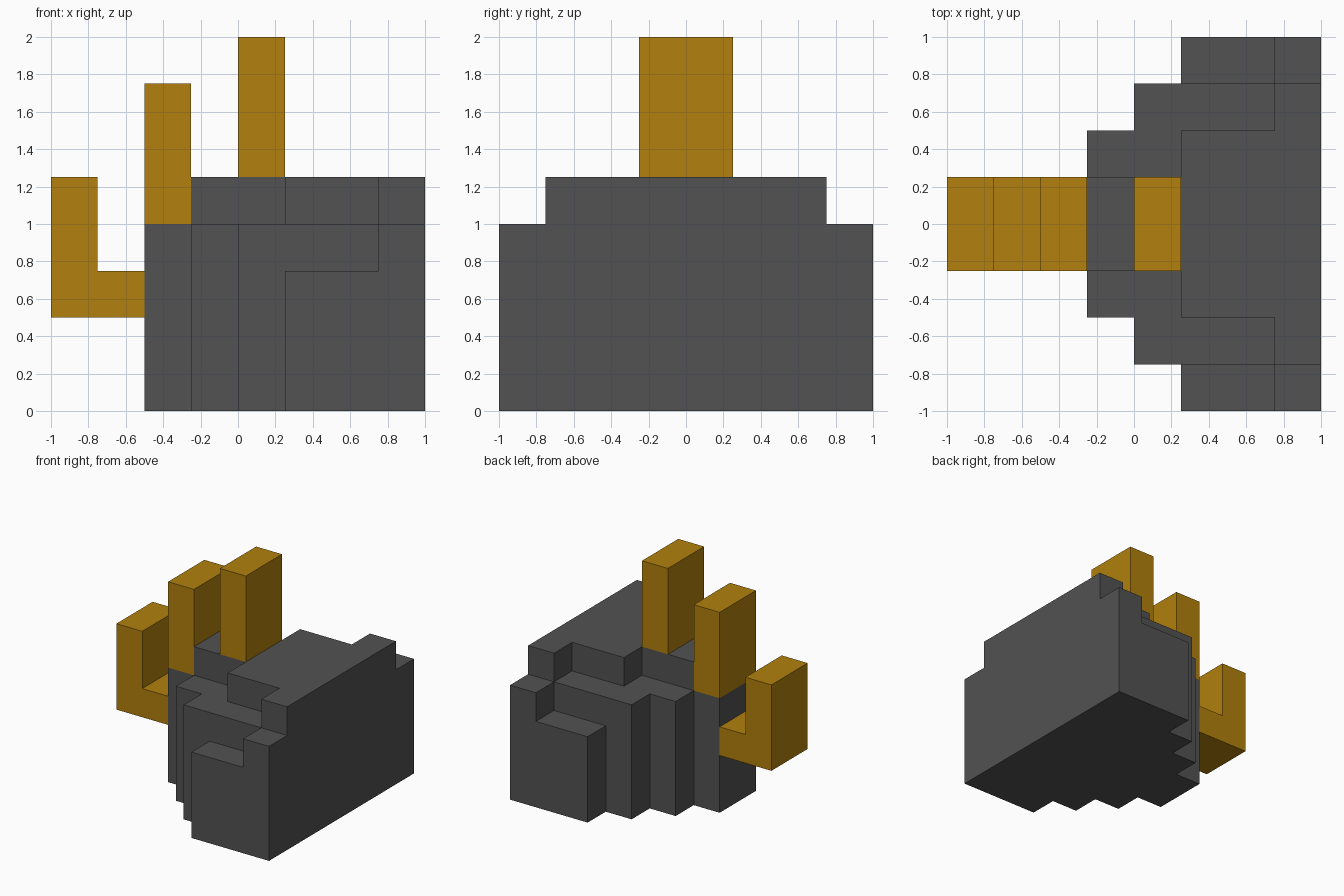
import bpy
import bmesh
from itertools import product
from mathutils import Vector

U = 0.25  # block size

cube = bpy.data.objects.get("Cube")
if cube:
    bpy.data.objects.remove(cube, do_unlink=True)


def material(name, color):
    mat = bpy.data.materials.new(name)
    mat.use_nodes = True
    mat.diffuse_color = color
    mat.node_tree.nodes["Principled BSDF"].inputs["Base Color"].default_value = color
    return mat


grey = material("dark grey", (0.084, 0.084, 0.084, 1))
gold = material("gold", (0.445, 0.216, 0.004, 1))


def block_part(name, boxes, mat):
    """One closed shell around a union of boxes.
    Each box is (x0, x1, half depth, z0, z1) in blocks, symmetric in y."""
    cells = set()
    for x0, x1, d, z0, z1 in boxes:
        cells.update(product(range(x0, x1), range(-d, d), range(z0, z1)))
    bm = bmesh.new()
    for cell in cells:
        for axis, side in product(range(3), (0, 1)):
            neighbour = list(cell)
            neighbour[axis] += 2 * side - 1
            if tuple(neighbour) in cells:
                continue
            a, b = (axis + 1) % 3, (axis + 2) % 3
            corners = []
            for da, db in ((0, 0), (1, 0), (1, 1), (0, 1)):
                p = Vector(cell)
                p[axis] += side
                p[a] += da
                p[b] += db
                corners.append(bm.verts.new(p * U))
            bm.faces.new(corners if side else corners[::-1])
    # Weld the shell and merge coplanar squares into large flat faces
    bmesh.ops.remove_doubles(bm, verts=bm.verts[:], dist=0.001)
    bmesh.ops.dissolve_limit(bm, angle_limit=0.01, verts=bm.verts[:], edges=bm.edges[:])
    mesh = bpy.data.meshes.new(name)
    bm.to_mesh(mesh)
    bm.free()
    mesh.materials.append(mat)
    obj = bpy.data.objects.new(name, mesh)
    bpy.context.collection.objects.link(obj)
    return obj


# Stepped body: wide at the flat +x side, narrowing towards -x
block_part("body", [
    (1, 4, 4, 0, 3),    # low outer shoulders
    (3, 4, 4, 0, 4),    # raised outer corners
    (0, 4, 3, 0, 4),    # wide step
    (-1, 4, 2, 0, 4),   # middle step
    (-2, 4, 1, 0, 4),   # narrow nose
    (-1, 1, 1, 4, 5),   # top ridge
    (1, 4, 2, 4, 5),    # top plateau
    (3, 4, 3, 4, 5),    # plateau wings
], grey)

# Row of golden prongs
block_part("hooked_prong", [(-4, -2, 1, 2, 3), (-4, -3, 1, 3, 5)], gold)
block_part("middle_prong", [(-2, -1, 1, 4, 7)], gold)
block_part("top_prong", [(0, 1, 1, 5, 8)], gold)
